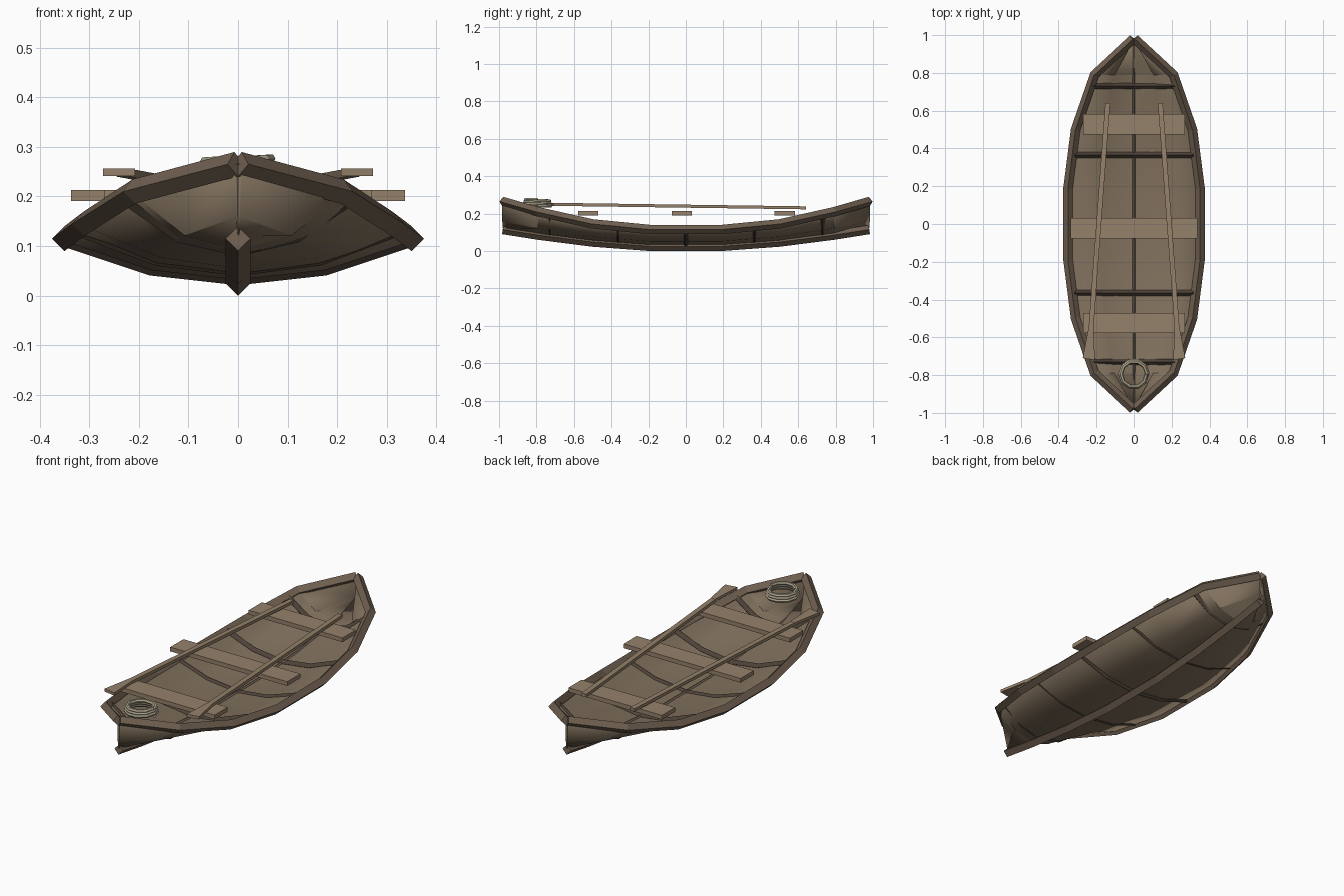
import bpy, bmesh, math
from mathutils import Vector

if "Cube" in bpy.data.objects:
    bpy.data.objects.remove(bpy.data.objects["Cube"])


def material(name, rgb):
    m = bpy.data.materials.new(name)
    m.diffuse_color = (*rgb, 1)
    m.use_nodes = True
    m.node_tree.nodes["Principled BSDF"].inputs["Base Color"].default_value = m.diffuse_color
    return m


HULL = material("hull_wood", (0.22, 0.165, 0.11))
TRIM = material("trim_wood", (0.16, 0.115, 0.08))
RIB = material("dark_wood", (0.075, 0.055, 0.04))
PLANK = material("plank_wood", (0.30, 0.22, 0.145))
ROPE = material("rope", (0.42, 0.38, 0.27))


def add_mesh(name, verts, faces, mat):
    me = bpy.data.meshes.new(name)
    me.from_pydata(verts, [], faces)
    bm = bmesh.new()
    bm.from_mesh(me)
    bmesh.ops.recalc_face_normals(bm, faces=bm.faces)
    bm.to_mesh(me)
    bm.free()
    ob = bpy.data.objects.new(name, me)
    bpy.context.collection.objects.link(ob)
    me.materials.append(mat)
    return ob


def bar(name, pts, radius, mat, resolution=0):
    """Poly-line bar swept with a low-sided round (diamond) section."""
    cu = bpy.data.curves.new(name, 'CURVE')
    cu.dimensions = '3D'
    cu.twist_mode = 'Z_UP'
    cu.bevel_depth = radius
    cu.bevel_resolution = resolution
    cu.use_fill_caps = True
    sp = cu.splines.new('POLY')
    sp.points.add(len(pts) - 1)
    sp.use_smooth = False
    for p, co in zip(sp.points, pts):
        p.co = (*co, 1)
    cu.materials.append(mat)
    ob = bpy.data.objects.new(name, cu)
    bpy.context.collection.objects.link(ob)
    bpy.ops.object.select_all(action='DESELECT')
    bpy.context.view_layer.objects.active = ob
    ob.select_set(True)
    bpy.ops.object.convert(target='MESH')
    return bpy.context.object


def box(name, loc, size, mat):
    bpy.ops.mesh.primitive_cube_add(size=1, location=loc)
    ob = bpy.context.object
    ob.name = name
    ob.scale = size
    ob.data.materials.append(mat)
    return ob


# Hull stations: y, half width, rail height, keel height
half = [(0.19, 0.35, 0.115, 0.025), (0.50, 0.31, 0.145, 0.048),
        (0.79, 0.21, 0.21, 0.085), (0.98, 0.004, 0.265, 0.115)]
stations = [(-y, w, r, k) for y, w, r, k in reversed(half)] + half


def station_at(y):
    for a, b in zip(stations, stations[1:]):
        if a[0] <= y <= b[0]:
            f = (y - a[0]) / (b[0] - a[0])
            return [p + (q - p) * f for p, q in zip(a, b)]


def section(st, steps=(-1, -0.5, 0, 0.5, 1), lift=0.0):
    y, w, r, k = st
    k += 0.012
    return [(w * t, y, k + (r - k) * (0.25 * abs(t) / 0.5 if abs(t) <= 0.5
             else 0.25 + 0.75 * (abs(t) - 0.5) / 0.5) + lift) for t in steps]


# Hull shell
verts = [p for st in stations for p in section(st)]
faces = [(i * 5 + j, i * 5 + j + 1, i * 5 + j + 6, i * 5 + j + 5)
         for i in range(len(stations) - 1) for j in range(4)]
hull = add_mesh("hull", verts, faces, HULL)
sol = hull.modifiers.new("thickness", 'SOLIDIFY')
sol.thickness = 0.01
sol.offset = 0
bpy.ops.object.select_all(action='DESELECT')
bpy.context.view_layer.objects.active = hull
hull.select_set(True)
bpy.ops.object.shade_smooth_by_angle(angle=math.radians(20))

# Keel and gunwale rails
bar("keel", [(0, y, k) for y, w, r, k in stations], 0.025, TRIM)
for side, label in ((-1, "left"), (1, "right")):
    bar(label + "_rail", [(side * w, y, r) for y, w, r, k in stations], 0.025, TRIM)

# Ribs across the hull floor
for i, y in enumerate((-0.73, -0.365, 0, 0.365, 0.73)):
    lift = 0.0 if i == 2 else 0.006
    bar("rib_%d" % (i + 1), section(station_at(y), (-0.97, -0.5, 0, 0.5, 0.97), lift),
        0.016, RIB)

# Seats
for label, y, width in (("front", -0.524, 0.54), ("middle", -0.022, 0.674), ("rear", 0.528, 0.54)):
    box(label + "_seat", (0, y, 0.202), (width, 0.108, 0.022), PLANK)

# Oars: square shaft with a flared flat blade
for side, label in ((-1, "left"), (1, "right")):
    a = Vector((side * 0.14, 0.64, 0.231))
    b = Vector((side * 0.232, -0.60, 0.248))
    d = b - a
    shaft = box(label + "_oar_shaft", (a + b) / 2, (0.026, d.length, 0.016), PLANK)
    shaft.rotation_euler = (math.atan2(-d.z, -d.y), 0, math.atan2(d.x, -d.y))
    outline = [(0.216, -0.55), (0.242, -0.55), (0.272, -0.71), (0.208, -0.72)]
    bv = [(side * x, y, z) for z in (0.241, 0.256) for x, y in outline]
    add_mesh(label + "_oar_blade", bv,
             [(0, 1, 2, 3), (4, 5, 6, 7)] + [(i, (i + 1) % 4, 4 + (i + 1) % 4, 4 + i)
                                            for i in range(4)], PLANK)

# Coiled rope at the bow
coil = []
for i in range(31):
    t, ang = i / 30, i * math.tau / 10
    rad = 0.074 - 0.008 * t
    coil.append((rad * math.cos(ang), -0.795 + rad * math.sin(ang), 0.24 + 0.036 * t))
bar("rope_coil", coil, 0.01, ROPE, 1)
